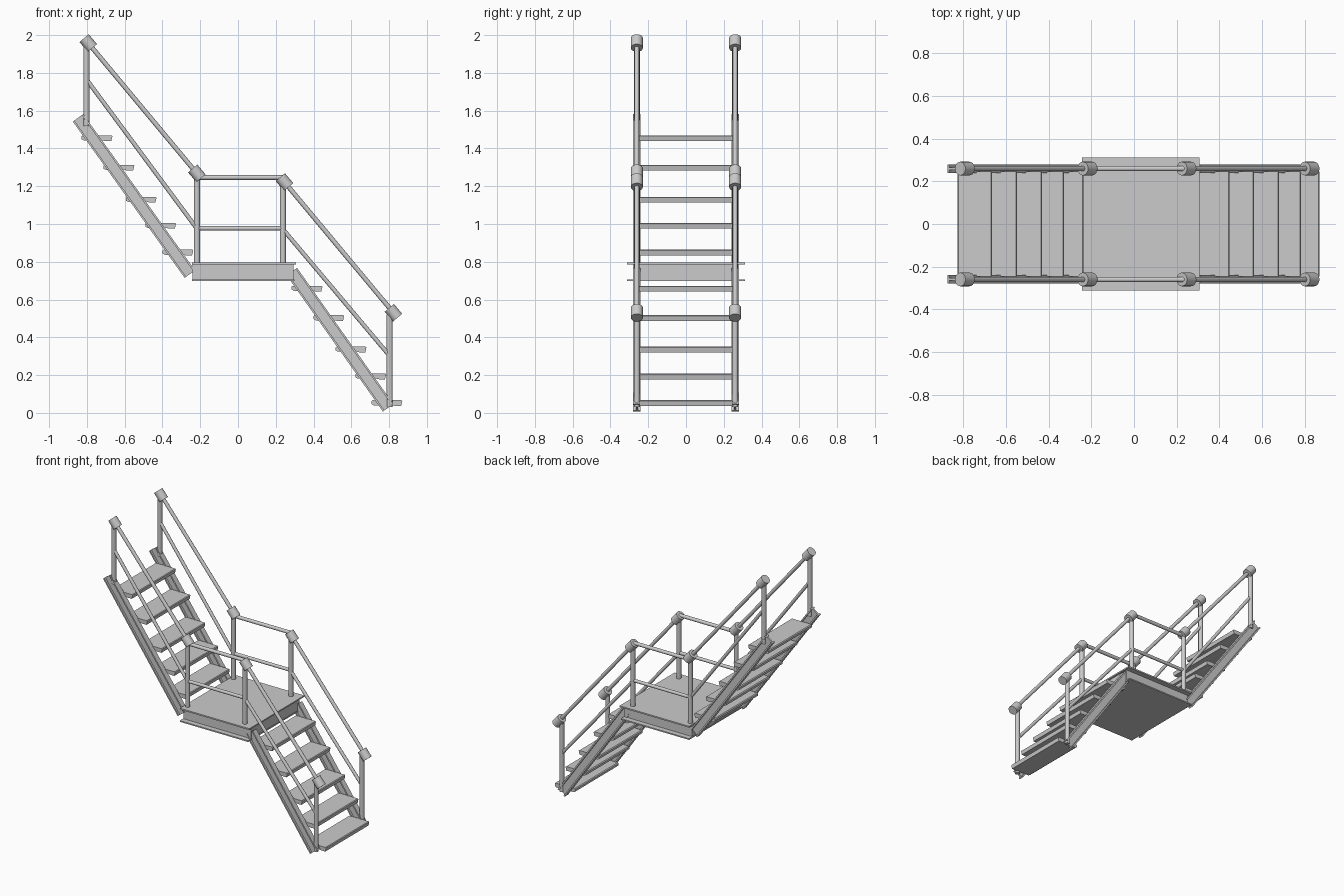
import bpy, bmesh, math
from mathutils import Vector

if "Cube" in bpy.data.objects:
    bpy.data.objects.remove(bpy.data.objects["Cube"])

RAIL_Y = 0.26


def make(name, verts, faces):
    me = bpy.data.meshes.new(name)
    me.from_pydata(verts, [], faces)
    bm = bmesh.new()
    bm.from_mesh(me)
    bmesh.ops.recalc_face_normals(bm, faces=bm.faces)
    bm.to_mesh(me)
    bm.free()
    ob = bpy.data.objects.new(name, me)
    bpy.context.collection.objects.link(ob)
    return ob


def prism(name, ring_a, ring_b):
    n = len(ring_a)
    faces = [(i, (i + 1) % n, n + (i + 1) % n, n + i) for i in range(n)]
    faces += [tuple(range(n)), tuple(range(n, 2 * n))]
    return make(name, ring_a + ring_b, faces)


def box(name, x0, x1, y0, y1, z0, z1):
    a = [(x0, y0), (x1, y0), (x1, y1), (x0, y1)]
    return prism(name, [(x, y, z0) for x, y in a], [(x, y, z1) for x, y in a])


def rod(name, a, b, r, y, sides=16):
    """Smooth round bar between two (x, z) points at depth y."""
    a, b = Vector((a[0], y, a[1])), Vector((b[0], y, b[1]))
    d = (b - a).normalized()
    v = Vector((0, 1, 0))
    u = d.cross(v)
    ring = [(u * math.cos(t) + v * math.sin(t)) * r
            for t in (2 * math.pi * i / sides for i in range(sides))]
    ob = prism(name, [a + p for p in ring], [b + p for p in ring])
    for p in ob.data.polygons:
        p.use_smooth = len(p.vertices) == 4
    return ob


def stringer(name, a, b, y):
    """I-beam between two (x, z) points."""
    a, b = Vector((a[0], 0, a[1])), Vector((b[0], 0, b[1]))
    d = (b - a).normalized()
    up = Vector((-d.z, 0, d.x))
    w, t, h, f = 0.02, 0.006, 0.034, 0.010
    prof = [(-w, -h), (w, -h), (w, -h + f), (t, -h + f), (t, h - f), (w, h - f),
            (w, h), (-w, h), (-w, h - f), (-t, h - f), (-t, -h + f), (-w, -h + f)]
    ring = [Vector((0, y + p, 0)) + up * q for p, q in prof]
    return prism(name, [a + p for p in ring], [b + p for p in ring])


# landing: core and overhanging plates
box("landing_core", -0.24, 0.295, -0.275, 0.275, 0.703, 0.787)
box("landing_deck", -0.243, 0.308, -0.312, 0.312, 0.785, 0.795)
box("landing_bottom_plate", -0.243, 0.298, -0.312, 0.312, 0.697, 0.706)

# treads with a rounded nosing: (left x, centre z)
treads = [(-0.828, 1.455), (-0.712, 1.299), (-0.594, 1.130), (-0.491, 0.992),
          (-0.400, 0.850), (0.284, 0.659), (0.399, 0.503), (0.517, 0.337),
          (0.621, 0.194), (0.707, 0.053)]
nose = [(0, -0.006), (0.012, -0.013), (0.112, -0.013), (0.125, -0.016),
        (0.157, -0.016), (0.163, 0.010), (0.158, 0.014), (0.006, 0.014), (0, 0.009)]
for i, (x, z) in enumerate(treads):
    prism(f"tread_{i + 1}", [(x + p, -0.245, z + q) for p, q in nose],
          [(x + p, 0.245, z + q) for p, q in nose])

joints = [(-0.793, 1.958), (-0.218, 1.268), (0.246, 1.222), (0.823, 0.530)]
posts = [(-0.802, 1.52, 1.95), (-0.217, 0.79, 1.26),
         (0.238, 0.79, 1.22), (0.803, 0.03, 0.52)]

for side, s in (("front", -1), ("back", 1)):
    y = s * RAIL_Y
    # sloping side beams
    stringer(f"upper_stringer_{side}", (-0.847, 1.562), (-0.255, 0.735), y)
    stringer(f"lower_stringer_{side}", (0.285, 0.748), (0.795, 0.027), y)
    # posts
    for i, (x, z0, z1) in enumerate(posts):
        rod(f"post_{i + 1}_{side}", (x, z0), (x, z1), 0.016, y)
    # handrails
    for i in range(3):
        a, b = joints[i], joints[i + 1]
        if i == 1:
            a, b = (-0.217, 1.246), (0.238, 1.246)
        rod(f"handrail_{i + 1}_{side}", a, b, 0.0125, y)
    # middle rails
    mids = [((-0.802, 1.765), (-0.217, 0.975)), ((-0.217, 0.977), (0.238, 0.977)),
            ((0.238, 0.972), (0.803, 0.302))]
    for i, (a, b) in enumerate(mids):
        rod(f"mid_rail_{i + 1}_{side}", a, b, 0.0115, y)
    # joint sleeves along the slope
    dx, dz = 0.034 * math.cos(math.radians(50)), 0.034 * math.sin(math.radians(50))
    for i, (x, z) in enumerate(joints):
        rod(f"rail_joint_{i + 1}_{side}", (x - dx, z + dz), (x + dx, z - dz), 0.032, y, 20)
